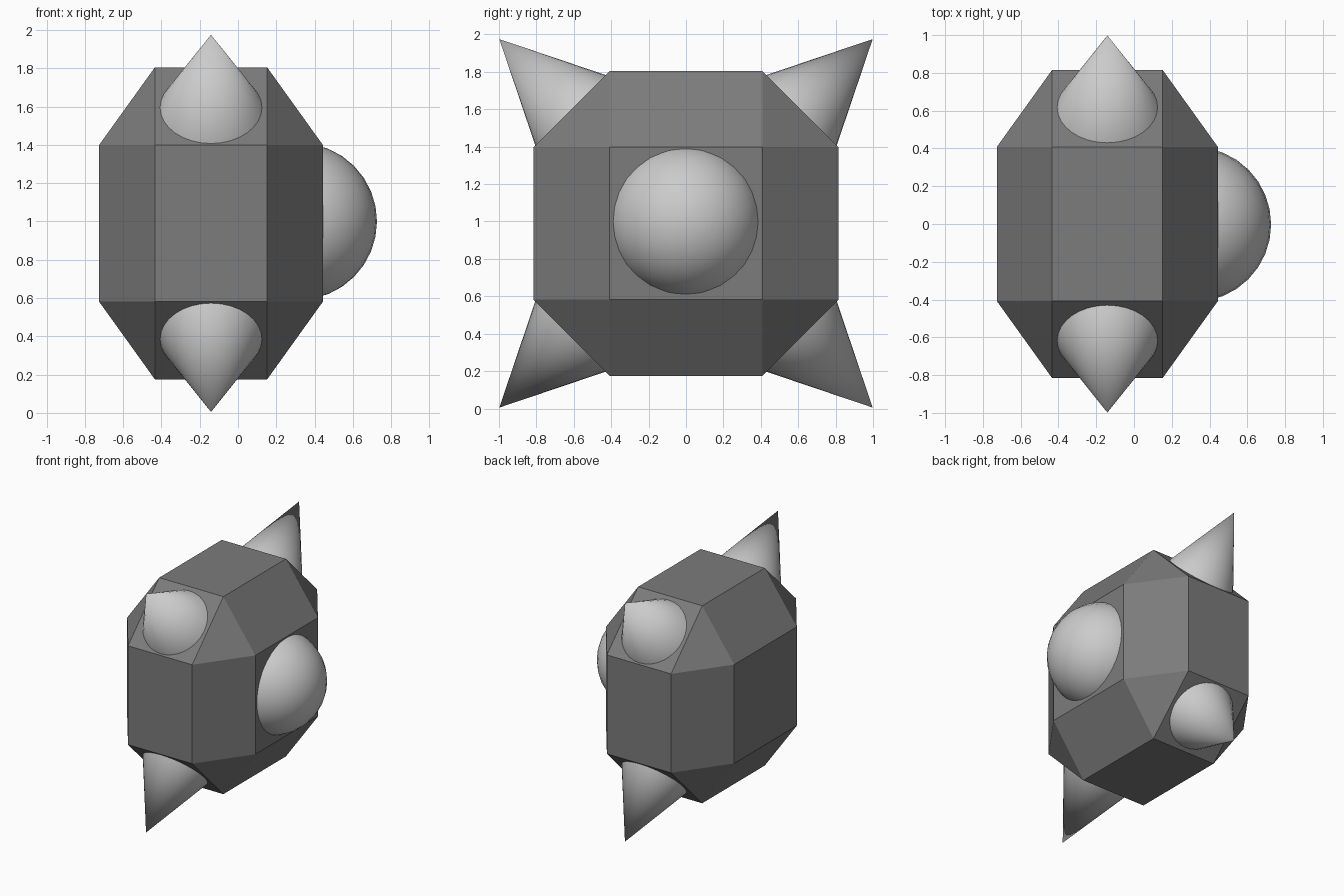
import bpy, bmesh
from math import radians
from itertools import product
from mathutils import Vector

if "Cube" in bpy.data.objects:
    bpy.data.objects.remove(bpy.data.objects["Cube"])

CENTRE = Vector((-0.141, 0, 0.99))
OUTER, INNER, SQUASH = 0.815, 0.408, 0.718   # half size, half face, x scale


def paint(obj, name, value):
    mat = bpy.data.materials.get(name) or bpy.data.materials.new(name)
    mat.diffuse_color = (value, value, value, 1)
    mat.use_nodes = True
    mat.node_tree.nodes["Principled BSDF"].inputs["Base Color"].default_value = mat.diffuse_color
    obj.data.materials.append(mat)


def smooth(obj):
    bpy.context.view_layer.objects.active = obj
    obj.select_set(True)
    bpy.ops.object.shade_smooth_by_angle(angle=radians(40))
    obj.select_set(False)


# Body: cube with wide bevelled edges and corners, squashed along x
bm = bmesh.new()
for signs in product((-1, 1), repeat=3):
    for axis in range(3):
        p = [s * (OUTER if i == axis else INNER) for i, s in enumerate(signs)]
        bm.verts.new(CENTRE + Vector((p[0] * SQUASH, p[1], p[2])))
bmesh.ops.convex_hull(bm, input=bm.verts[:])
bmesh.ops.dissolve_limit(bm, angle_limit=radians(1), verts=bm.verts[:], edges=bm.edges[:])
bmesh.ops.recalc_face_normals(bm, faces=bm.faces[:])
mesh = bpy.data.meshes.new("body")
bm.to_mesh(mesh)
bm.free()
body = bpy.data.objects.new("body", mesh)
bpy.context.collection.objects.link(body)
paint(body, "dark_grey", 0.2)

# Corner spikes: cones on the four diagonal bevel faces
for sy, sz in product((-1, 1), repeat=2):
    direction = Vector((0, sy, sz)).normalized()
    tip = Vector((CENTRE.x, sy * 0.998, CENTRE.z + sz * 0.985))
    depth = 0.58
    bpy.ops.mesh.primitive_cone_add(
        vertices=32, radius1=depth * 0.495, radius2=0, depth=depth,
        location=tip - direction * depth / 2,
        rotation=direction.to_track_quat('Z', 'Y').to_euler())
    spike = bpy.context.object
    spike.name = "spike_%s_%s" % ("top" if sz > 0 else "bottom", "back" if sy > 0 else "front")
    smooth(spike)

# Domed eye: sphere sunk into the +x face
bpy.ops.mesh.primitive_uv_sphere_add(
    segments=32, ring_count=16, radius=0.41, location=(0.316, -0.002, 1.0))
eye = bpy.context.object
eye.name = "eye_dome"
paint(eye, "mid_grey", 0.56)
smooth(eye)
